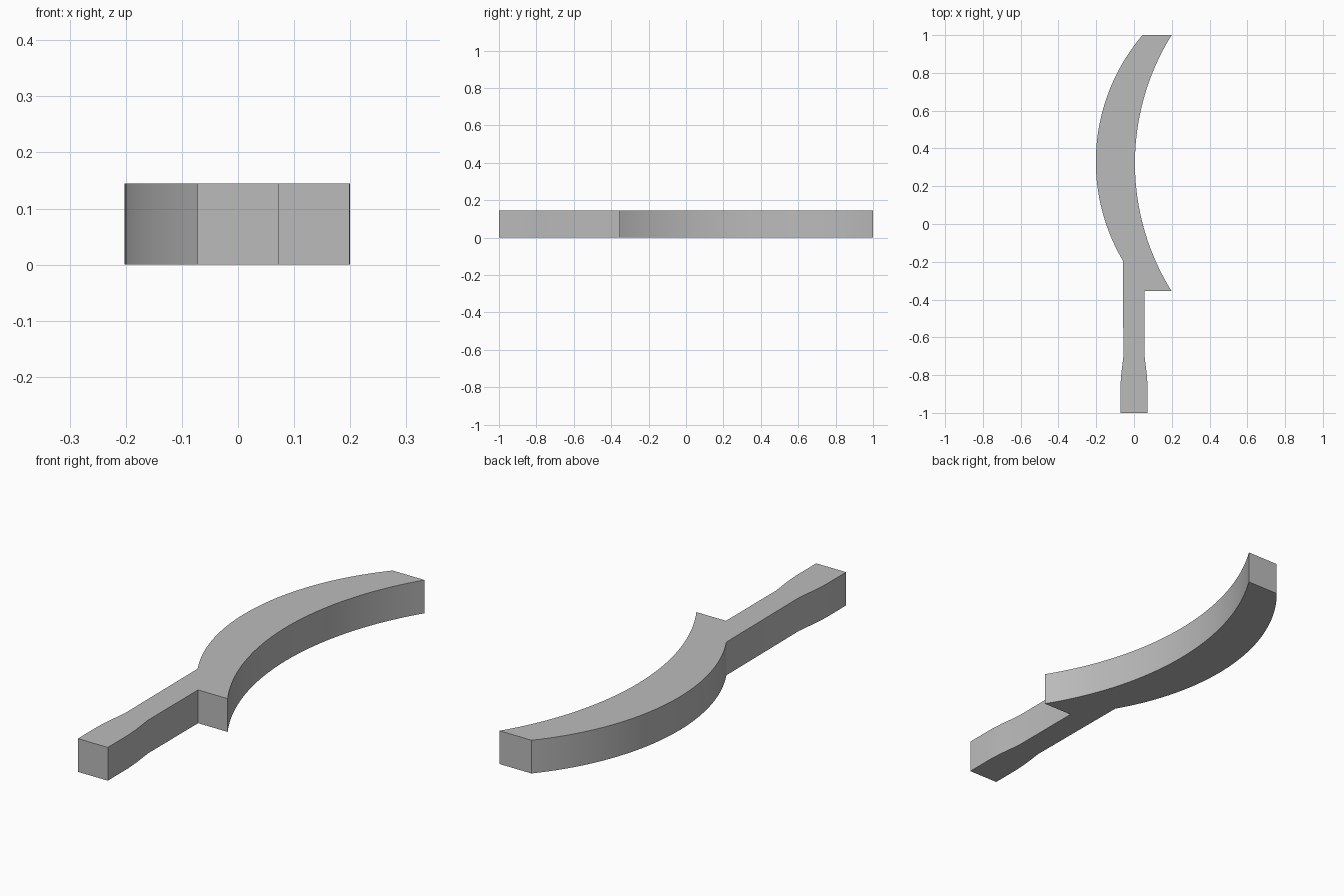
import bpy, bmesh, math

cube = bpy.data.objects.get("Cube")
if cube:
    bpy.data.objects.remove(cube, do_unlink=True)

THICKNESS = 0.145


def material(name, rgb):
    mat = bpy.data.materials.new(name)
    mat.use_nodes = True
    color = (*rgb, 1.0)
    mat.diffuse_color = color
    mat.node_tree.nodes["Principled BSDF"].inputs["Base Color"].default_value = color
    return mat


def arc(apex_x, centre_y, radius, y_start, y_end, steps=40):
    """Points on a circle whose leftmost point is (apex_x, centre_y)."""
    a0 = math.asin((y_start - centre_y) / radius)
    a1 = math.asin((y_end - centre_y) / radius)
    points = []
    for i in range(steps + 1):
        a = a0 + (a1 - a0) * i / steps
        points.append((apex_x + radius * (1 - math.cos(a)), centre_y + radius * math.sin(a)))
    return points


def extrude_outline(name, outline, height, mat):
    bm = bmesh.new()
    base = bm.faces.new([bm.verts.new((x, y, 0)) for x, y in outline])
    top = bmesh.ops.extrude_face_region(bm, geom=[base])["geom"]
    verts = [v for v in top if isinstance(v, bmesh.types.BMVert)]
    bmesh.ops.translate(bm, verts=verts, vec=(0, 0, height))
    bmesh.ops.recalc_face_normals(bm, faces=bm.faces)
    mesh = bpy.data.meshes.new(name)
    bm.to_mesh(mesh)
    bm.free()
    mesh.materials.append(mat)
    obj = bpy.data.objects.new(name, mesh)
    bpy.context.collection.objects.link(obj)
    return obj


grey = material("plain grey", (0.5, 0.5, 0.5))

# Grip: straight neck flaring to a wider butt, mirrored left to right
grip_right = [(0.072, -1.0), (0.072, -0.86), (0.068, -0.80), (0.056, -0.70), (0.056, -0.355)]
grip_left = [(-x, y) for x, y in reversed(grip_right[:-1])]

# Curved blade: concave inner edge, square tip, convex outer edge
inner_edge = arc(0.005, 0.322, 1.28, -0.355, 1.0)
outer_edge = arc(-0.202, 0.33, 1.032, 1.0, -0.194)

blade = extrude_outline("curved_blade_and_grip",
                        grip_right + inner_edge + outer_edge + grip_left,
                        THICKNESS, grey)

# Smooth the curved walls, keep the corners crisp
bpy.ops.object.select_all(action="DESELECT")
blade.select_set(True)
bpy.context.view_layer.objects.active = blade
bpy.ops.object.shade_smooth_by_angle(angle=math.radians(20))
